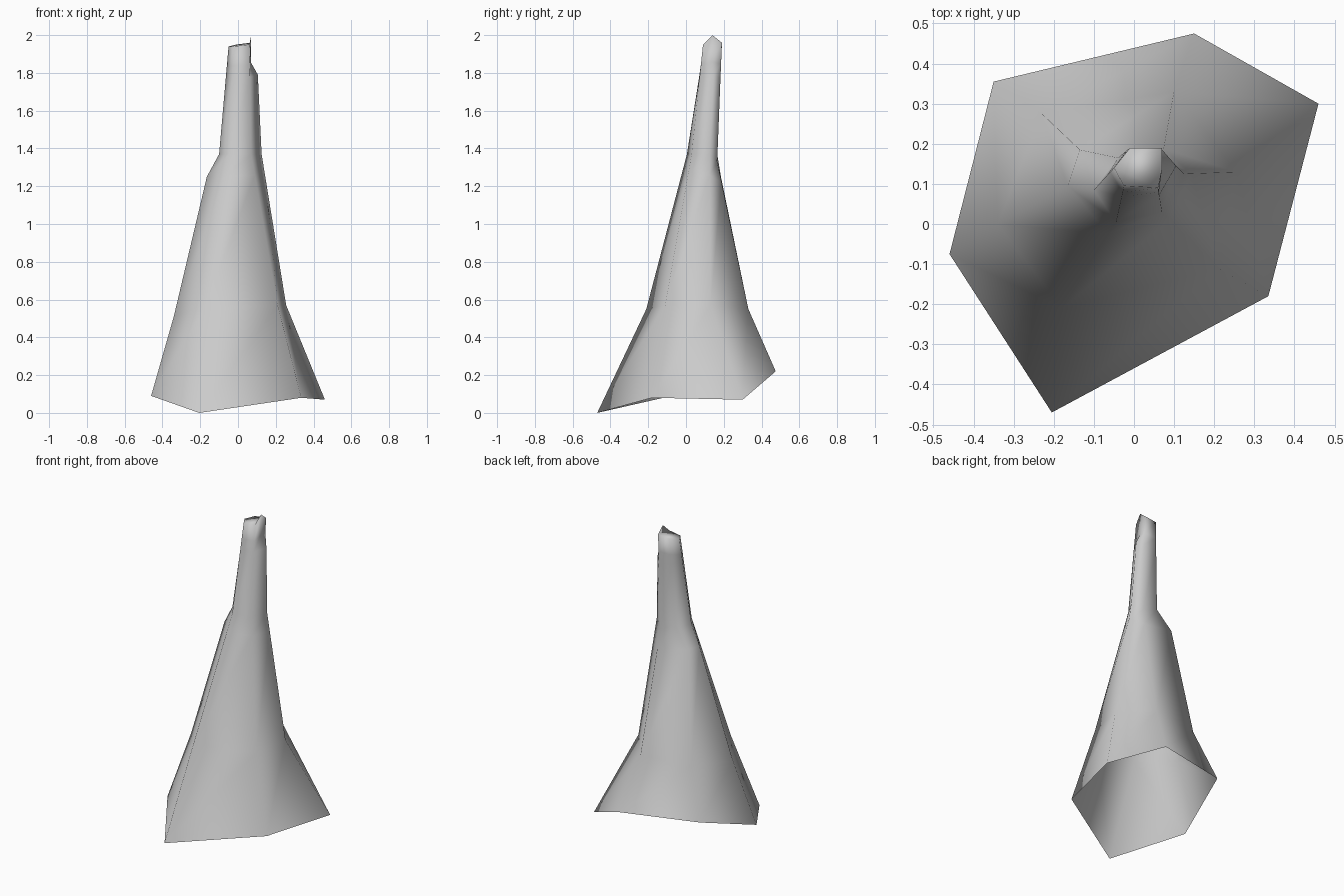
import bpy
import bmesh
from mathutils import Vector

# Remove the default cube only
cube = bpy.data.objects.get("Cube")
if cube:
    bpy.data.objects.remove(cube, do_unlink=True)


def make_material(name, color):
    material = bpy.data.materials.new(name)
    material.use_nodes = True
    material.diffuse_color = color
    for node in material.node_tree.nodes:
        if node.type == "BSDF_PRINCIPLED":
            node.inputs["Base Color"].default_value = color
            node.inputs["Roughness"].default_value = 0.8
    return material


def ring(*points):
    return [Vector(point) for point in points]


def blend(lower, upper, factor, **moved):
    """Ring between two others, with some named ridges pushed elsewhere."""
    result = [a.lerp(b, factor) for a, b in zip(lower, upper)]
    for ridge, position in moved.items():
        result[RIDGES.index(ridge)] = Vector(position)
    return result


def loft(name, rings, material):
    """Skin the rings with quads, leave the bottom open and cap the tip."""
    bm = bmesh.new()
    loops = [[bm.verts.new(point) for point in points] for points in rings]
    for lower, upper in zip(loops, loops[1:]):
        for i in range(len(lower)):
            j = (i + 1) % len(lower)
            bm.faces.new((lower[i], lower[j], upper[j], upper[i]))
    bm.faces.new(loops[-1])
    bmesh.ops.recalc_face_normals(bm, faces=bm.faces)
    for face in bm.faces:
        face.smooth = True
    mesh = bpy.data.meshes.new(name)
    bm.to_mesh(mesh)
    bm.free()
    mesh.materials.append(material)
    obj = bpy.data.objects.new(name, mesh)
    bpy.context.collection.objects.link(obj)
    return obj


# Six ridges run up the spire, listed counterclockwise from the front
RIDGES = ["front", "front_left", "left", "back", "back_right", "right"]

# Main cross-sections: flared foot, body, neck and slanted tip
foot = ring((-.205, -.47, 0), (.335, -.18, .08), (.46, .3, .07),
            (.15, .475, .22), (-.35, .355, .24), (-.46, -.075, .09))
body = ring((-.18, -.21, .55), (.21, -.11, .57), (.255, .13, .57),
            (.1, .33, .55), (-.23, .275, .55), (-.34, 0, .51))
neck = ring((-.045, .005, 1.37), (.07, .03, 1.37), (.125, .125, 1.37),
            (.07, .165, 1.33), (-.04, .165, 1.37), (-.1, .085, 1.37))
tip = ring((-.025, .095, 1.94), (.06, .09, 1.95), (.07, .14, 2),
           (.07, .19, 1.96), (-.01, .19, 1.95), (-.05, .14, 1.94))

# Shoulder bulges out on the right, chipped notch cuts in on the left
shoulder = blend(body, neck, .86,
                 right=(-.165, .095, 1.25), back_right=(-.135, .185, 1.25))
chip = blend(neck, tip, .7, left=(.105, .145, 1.79))
notch = blend(neck, tip, .82, left=(.066, .135, 1.86))

stone = make_material("grey stone", (.6, .6, .6, 1))
loft("rock_spire", [foot, body, shoulder, neck, chip, notch, tip], stone)
